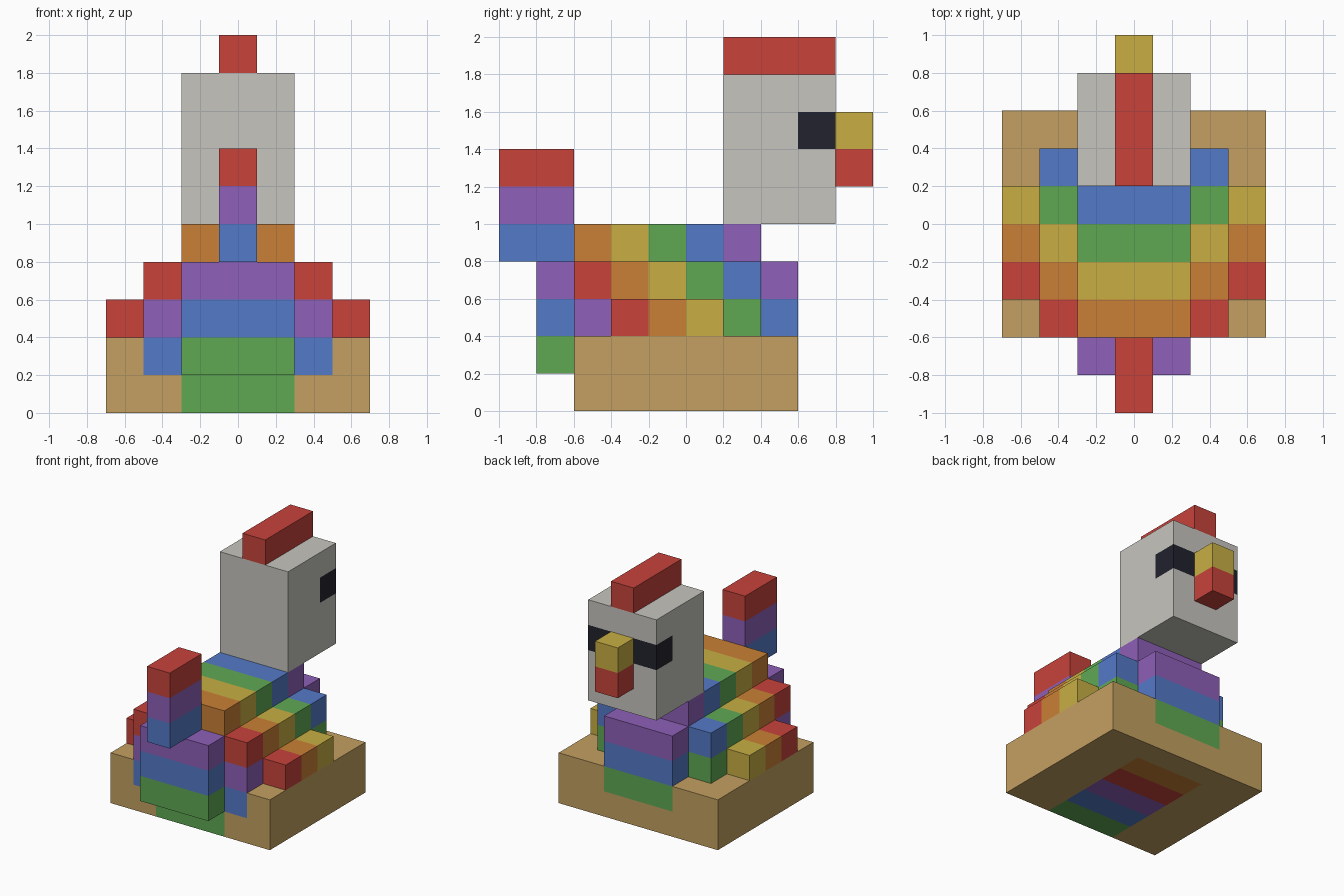
import bpy
import bmesh
from math import floor
from mathutils import Vector

UNIT = 0.2  # edge length of one block

cube = bpy.data.objects.get("Cube")
if cube:
    bpy.data.objects.remove(cube, do_unlink=True)


def linear(c):
    return c / 12.92 if c <= 0.04045 else ((c + 0.055) / 1.055) ** 2.4


# Palette: the first six follow the stripe order
PALETTE = {
    "red": "C8433B", "orange": "CA8036", "yellow": "C8AF44",
    "green": "60A954", "blue": "547AC8", "purple": "8E60B8",
    "wood": "C4A061", "grey": "C6C5BF", "black": "22222E",
}
NAMES = list(PALETTE)
MATERIALS = []
for name, code in PALETTE.items():
    rgb = [linear(v / 255) for v in bytes.fromhex(code)]
    mat = bpy.data.materials.new(name)
    mat.use_nodes = True
    mat.diffuse_color = (*rgb, 1)
    mat.node_tree.nodes["Principled BSDF"].inputs["Base Color"].default_value = (*rgb, 1)
    MATERIALS.append(mat)


# Colour rules take a point just inside a face, in block units
def stripes(p):
    return NAMES[(floor(p.y) + floor(p.z)) % 6]


def tail_bands(p):
    return NAMES[floor(p.z) % 6]


def base_colour(p):
    low, front = p.z < 1, p.y < 2
    core = abs(p.x) < 1.5 and (front or not low)
    wing = abs(p.x) < 2.5 and front and not low
    return stripes(p) if core or wing else "wood"


def head_colour(p):
    eye = p.y > 3 and 7 < p.z < 8 and abs(p.x) > 0.5
    return "black" if eye else "grey"


def block(name, x, y, z, colour):
    """Box between block-unit ranges, cut on the block grid and coloured by rule."""
    rule = colour if callable(colour) else lambda p: colour
    ranges = (x, y, z)
    bm = bmesh.new()
    bmesh.ops.create_cube(bm, size=1)
    for v in bm.verts:
        v.co = Vector([r[0] if c < 0 else r[1] for c, r in zip(v.co, ranges)])
    for axis, (lo, hi) in enumerate(ranges):
        normal = Vector([float(i == axis) for i in range(3)])
        for step in range(1, round(hi - lo)):
            bmesh.ops.bisect_plane(bm, geom=bm.verts[:] + bm.edges[:] + bm.faces[:],
                                   plane_co=normal * (lo + step), plane_no=normal)
    bm.normal_update()
    used = []
    for f in bm.faces:
        key = rule(f.calc_center_median() - f.normal * 0.3)
        if key not in used:
            used.append(key)
        f.material_index = used.index(key)
    # Merge cells of equal colour
    bmesh.ops.dissolve_limit(bm, angle_limit=0.01, verts=bm.verts[:],
                             edges=bm.edges[:], delimit={'MATERIAL'})
    bmesh.ops.scale(bm, vec=(UNIT, UNIT, UNIT), verts=bm.verts[:])
    mesh = bpy.data.meshes.new(name)
    bm.to_mesh(mesh)
    bm.free()
    for key in used:
        mesh.materials.append(MATERIALS[NAMES.index(key)])
    obj = bpy.data.objects.new(name, mesh)
    bpy.context.collection.objects.link(obj)


WIDE, SLIM = (-1.5, 1.5), (-0.5, 0.5)

# Nest base
block("nest_base", (-3.5, 3.5), (-3, 3), (0, 2), base_colour)

# Striped body
block("body_core", WIDE, (-3, 2), (2, 5), stripes)
block("rump", WIDE, (-4, -3), (1, 4), stripes)
block("breast", WIDE, (2, 3), (2, 4), stripes)

# Stepped wings on both sides
for side, sign in (("left", 1), ("right", -1)):
    inner = sorted((sign * 1.5, sign * 2.5))
    outer = sorted((sign * 2.5, sign * 3.5))
    block(side + "_inner_wing", inner, (-3, 2), (2, 4), stripes)
    block(side + "_outer_wing", outer, (-2, 1), (2, 3), stripes)

# Tail
block("tail", SLIM, (-5, -3), (4, 7), tail_bands)

# Head
block("head", WIDE, (1, 4), (5, 9), head_colour)
block("comb", SLIM, (1, 4), (9, 10), "red")
block("beak", SLIM, (4, 5), (7, 8), "yellow")
block("wattle", SLIM, (4, 5), (6, 7), "red")
